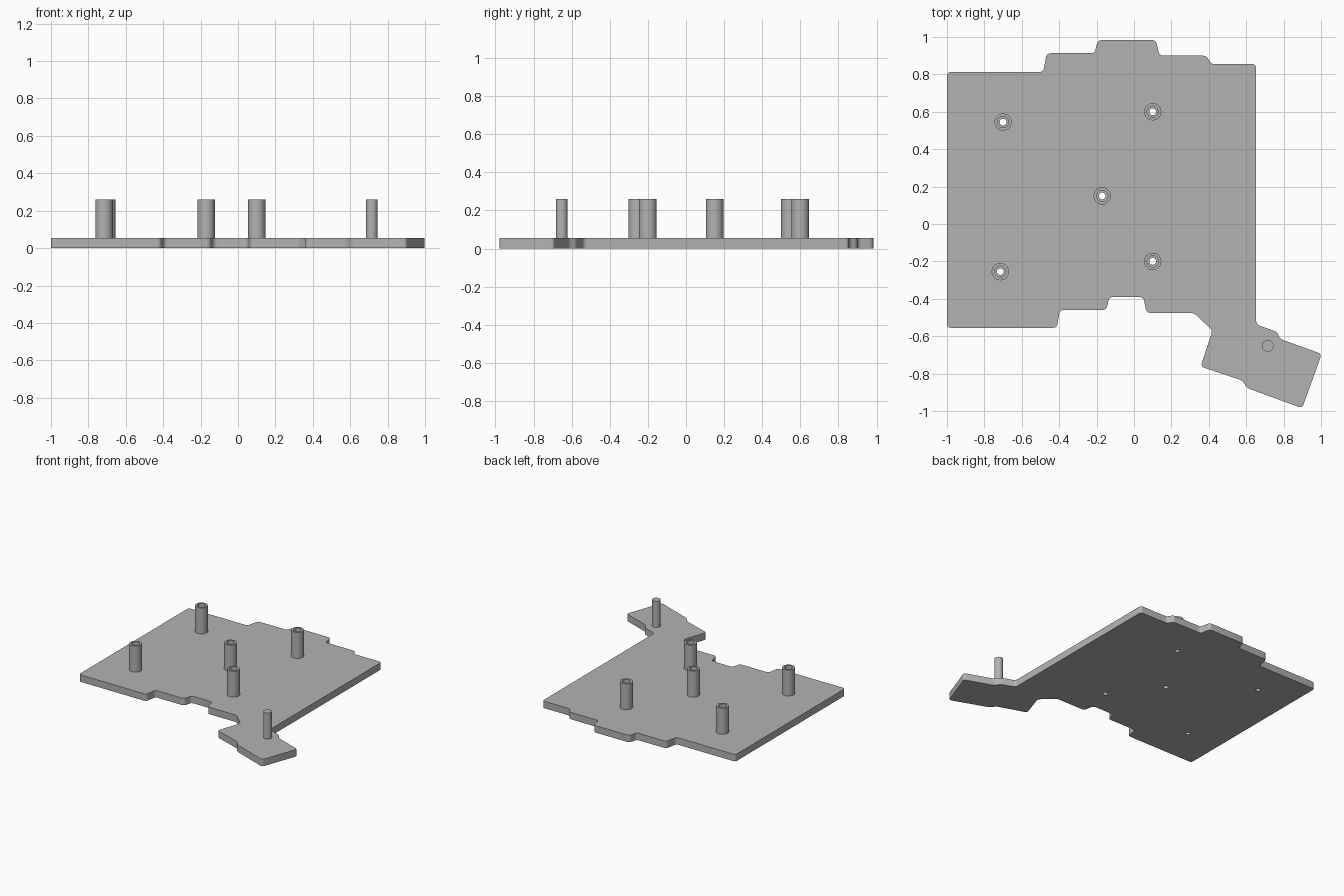
import bpy, bmesh, math
from mathutils import Vector

cube = bpy.data.objects.get("Cube")
if cube:
    bpy.data.objects.remove(cube, do_unlink=True)

PLATE_TOP, POST_TOP, SEGMENTS = 0.055, 0.26, 40

grey = bpy.data.materials.new("plain grey")
grey.use_nodes = True
grey.diffuse_color = (0.45, 0.45, 0.45, 1)
grey.node_tree.nodes["Principled BSDF"].inputs["Base Color"].default_value = (0.45, 0.45, 0.45, 1)


def make_object(name, bm, location=(0, 0, 0)):
    bmesh.ops.remove_doubles(bm, verts=bm.verts, dist=1e-5)
    bmesh.ops.recalc_face_normals(bm, faces=bm.faces)
    mesh = bpy.data.meshes.new(name)
    bm.to_mesh(mesh)
    bm.free()
    mesh.materials.append(grey)
    obj = bpy.data.objects.new(name, mesh)
    obj.location = location
    bpy.context.collection.objects.link(obj)
    return obj


def smooth(obj):
    bpy.ops.object.select_all(action='DESELECT')
    obj.select_set(True)
    bpy.context.view_layer.objects.active = obj
    bpy.ops.object.shade_smooth_by_angle(angle=math.radians(35))


def lathe(name, profile, x, y):
    """Turn an (r, z) profile around a vertical axis at x, y."""
    bm = bmesh.new()
    verts = [bm.verts.new((r, 0, z)) for r, z in profile]
    edges = [bm.edges.new(pair) for pair in zip(verts, verts[1:])]
    bmesh.ops.spin(bm, geom=verts + edges, cent=(0, 0, 0), axis=(0, 0, 1),
                   angle=math.tau, steps=SEGMENTS)
    obj = make_object(name, bm, (x, y, 0))
    smooth(obj)
    return obj


def rounded(points, radius=0.022, steps=5):
    """Replace each corner with a small curve."""
    result = []
    for i, point in enumerate(points):
        p = Vector(point)
        ends = []
        for other in (points[i - 1], points[(i + 1) % len(points)]):
            d = Vector(other) - p
            ends.append(p + d.normalized() * min(radius, d.length * 0.45))
        for k in range(steps + 1):
            t = k / steps
            result.append(ends[0] * (1 - t) ** 2 + p * 2 * t * (1 - t) + ends[1] * t * t)
    return result


# Base plate: stepped back and front edges, with an angled thumb tab
outline = [(-1, 0.813), (-0.485, 0.813), (-0.467, 0.913), (-0.21, 0.913),
           (-0.194, 0.983), (0.118, 0.983), (0.135, 0.9), (0.39, 0.9),
           (0.41, 0.855), (0.653, 0.855), (0.653, -0.537), (0.765, -0.577),
           (0.78, -0.614), (1.004, -0.695), (0.899, -0.985), (0.603, -0.876),
           (0.582, -0.838), (0.356, -0.762), (0.42, -0.57), (0.32, -0.475),
           (0.067, -0.475), (0.05, -0.39), (-0.132, -0.39), (-0.148, -0.46),
           (-0.397, -0.46), (-0.412, -0.555), (-1, -0.555)]
bm = bmesh.new()
face = bm.faces.new([bm.verts.new((p.x, p.y, 0)) for p in rounded(outline)])
extruded = bmesh.ops.extrude_face_region(bm, geom=[face], use_keep_orig=True)
bmesh.ops.translate(bm, vec=(0, 0, PLATE_TOP),
                    verts=[v for v in extruded["geom"] if isinstance(v, bmesh.types.BMVert)])
plate = make_object("base_plate", bm)

# Screw holes through the plate, one under each standoff
posts = [(-0.7, 0.545), (0.1, 0.6), (-0.17, 0.15), (0.1, -0.2), (-0.715, -0.255)]
bm = bmesh.new()
for x, y in posts:
    made = bmesh.ops.create_cone(bm, cap_ends=True, segments=SEGMENTS,
                                 radius1=0.018, radius2=0.018, depth=0.3)
    bmesh.ops.translate(bm, vec=(x, y, 0), verts=made["verts"])
cutter = make_object("hole_cutter", bm)
cutter.hide_render = True
cut = plate.modifiers.new("screw holes", 'BOOLEAN')
cut.operation = 'DIFFERENCE'
cut.solver = 'EXACT'
cut.object = cutter
bpy.context.view_layer.objects.active = plate
bpy.ops.object.modifier_apply(modifier=cut.name)
bpy.data.objects.remove(cutter, do_unlink=True)
smooth(plate)

# Hollow standoffs
for number, (x, y) in enumerate(posts, 1):
    lathe(f"standoff_{number}", [(0.046, PLATE_TOP), (0.046, POST_TOP),
                                 (0.03, POST_TOP), (0.03, PLATE_TOP)], x, y)

# Solid support pin on the tab
lathe("support_pin", [(0.031, PLATE_TOP), (0.031, POST_TOP), (0, POST_TOP)], 0.715, -0.652)
